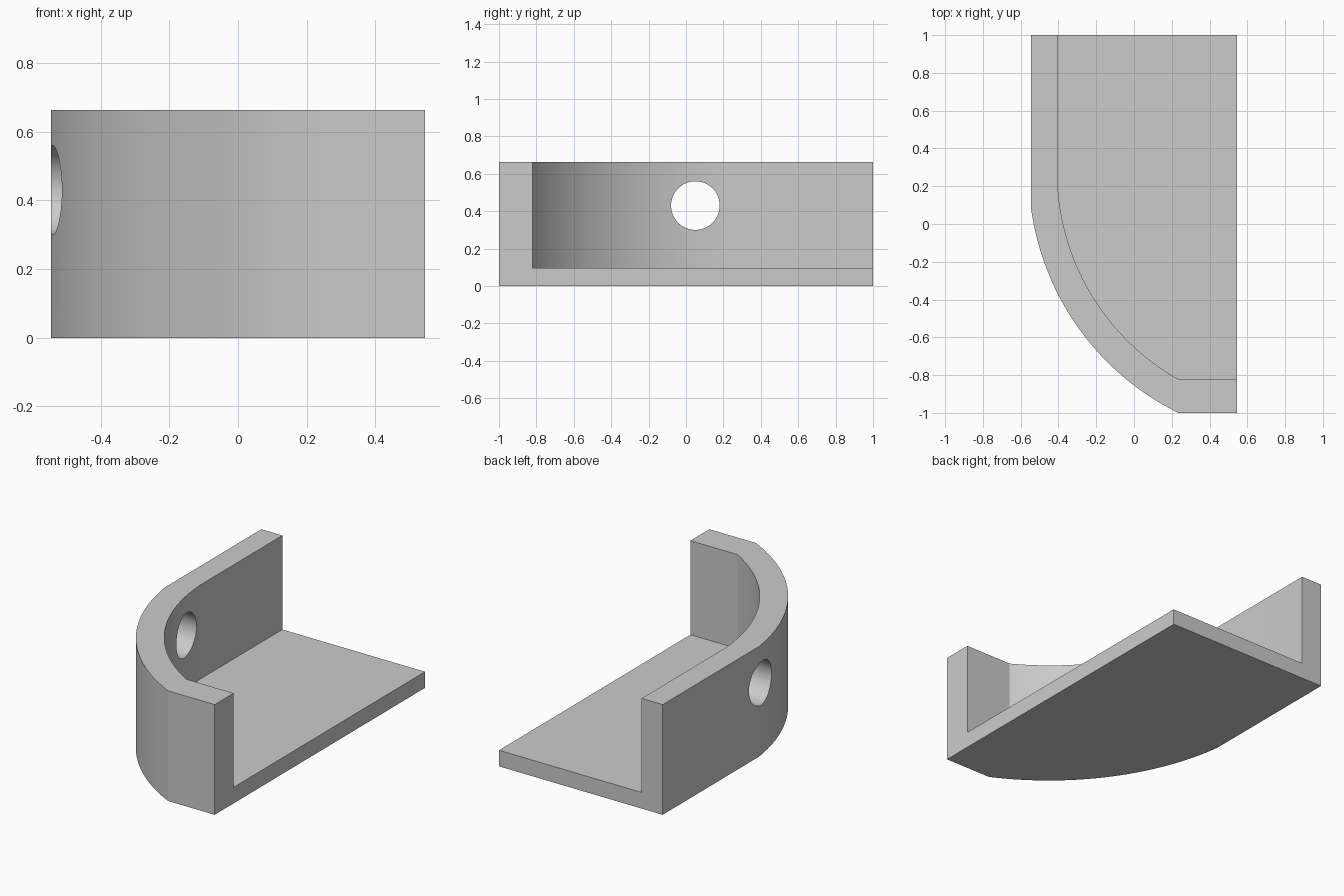
import bpy, bmesh
from math import atan2, cos, sin, pi, radians
from mathutils import Vector

cube = bpy.data.objects.get("Cube")
if cube:
    bpy.data.objects.remove(cube, do_unlink=True)

HALF_WIDTH, HALF_LENGTH, HEIGHT = 0.545, 1.0, 0.663
FLOOR = 0.097

grey = bpy.data.materials.new("light grey")
grey.use_nodes = True
grey.diffuse_color = (0.6, 0.6, 0.6, 1)
grey.node_tree.nodes["Principled BSDF"].inputs["Base Color"].default_value = (0.6, 0.6, 0.6, 1)


def arc(start, end, radius, steps):
    """Counter-clockwise arc between two points."""
    a, b = Vector(start), Vector(end)
    chord = b - a
    rise = (radius ** 2 - (chord.length / 2) ** 2) ** 0.5
    centre = (a + b) / 2 + Vector((-chord.y, chord.x)).normalized() * rise
    t0 = atan2(a.y - centre.y, a.x - centre.x) % (2 * pi)
    t1 = atan2(b.y - centre.y, b.x - centre.x) % (2 * pi)
    angles = [t0 + (t1 - t0) * i / steps for i in range(steps + 1)]
    return [(centre.x + radius * cos(t), centre.y + radius * sin(t)) for t in angles]


def extrude_outline(name, outline, bottom, top):
    bm = bmesh.new()
    base = bm.faces.new([bm.verts.new((x, y, bottom)) for x, y in outline])
    side = bmesh.ops.extrude_face_region(bm, geom=[base])["geom"]
    verts = [v for v in side if isinstance(v, bmesh.types.BMVert)]
    bmesh.ops.translate(bm, verts=verts, vec=(0, 0, top - bottom))
    bmesh.ops.recalc_face_normals(bm, faces=bm.faces)
    mesh = bpy.data.meshes.new(name)
    bm.to_mesh(mesh)
    bm.free()
    mesh.materials.append(grey)
    obj = bpy.data.objects.new(name, mesh)
    bpy.context.collection.objects.link(obj)
    return obj


def cut(target, cutter):
    mod = target.modifiers.new("cut", "BOOLEAN")
    mod.operation, mod.solver, mod.object = "DIFFERENCE", "EXACT", cutter
    bpy.ops.object.select_all(action="DESELECT")
    bpy.context.view_layer.objects.active = target
    target.select_set(True)
    bpy.ops.object.modifier_apply(modifier=mod.name)
    bpy.data.objects.remove(cutter, do_unlink=True)


# Solid block with the curved corner
outer = arc((-HALF_WIDTH, 0.085), (0.235, -HALF_LENGTH), 1.417, 50)
bracket = extrude_outline(
    "curved_bracket",
    outer + [(HALF_WIDTH, -HALF_LENGTH), (HALF_WIDTH, HALF_LENGTH), (-HALF_WIDTH, HALF_LENGTH)],
    0, HEIGHT)

# Pocket open to the left and back, leaving the floor and wall
inner = arc((-0.405, 0.23), (0.232, -0.82), 1.262, 50)
cut(bracket, extrude_outline(
    "pocket_cutter", inner + [(1, -0.82), (1, 1.5), (-0.405, 1.5)], FLOOR, 1))

# Round hole through the side wall
bpy.ops.mesh.primitive_cylinder_add(
    vertices=64, radius=0.13, depth=0.6, location=(-0.5, 0.05, 0.43), rotation=(0, pi / 2, 0))
hole_cutter = bpy.context.object
hole_cutter.name = "hole_cutter"
hole_cutter.data.materials.append(grey)
cut(bracket, hole_cutter)

bpy.ops.object.select_all(action="DESELECT")
bpy.context.view_layer.objects.active = bracket
bracket.select_set(True)
bpy.ops.object.shade_smooth_by_angle(angle=radians(6))
